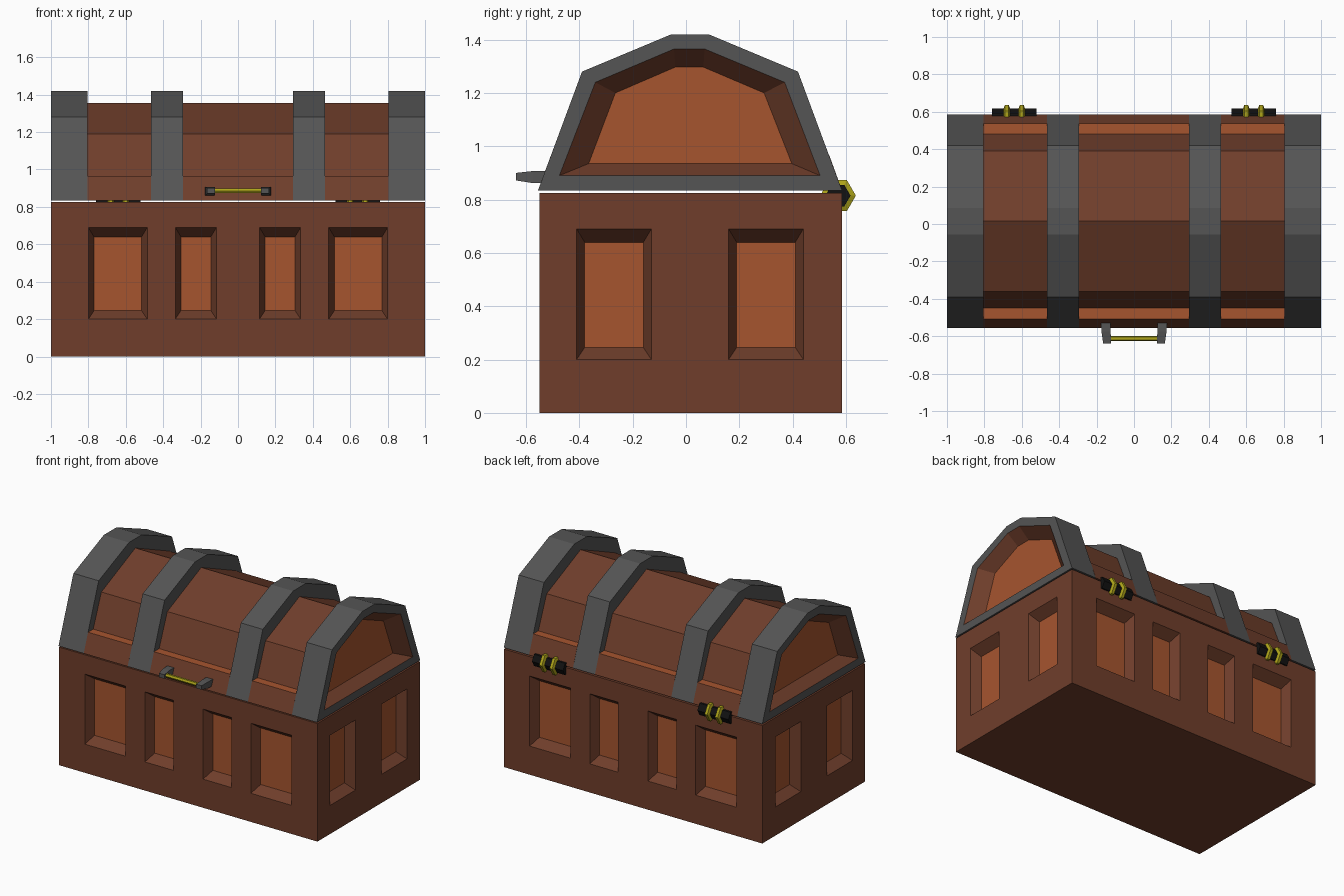
import bpy, bmesh
from math import cos, sin, radians

if "Cube" in bpy.data.objects:
    bpy.data.objects.remove(bpy.data.objects["Cube"])

def mat(name, r, g, b):
    m = bpy.data.materials.new(name)
    m.diffuse_color = (r, g, b, 1)
    m.use_nodes = True
    m.node_tree.nodes["Principled BSDF"].inputs["Base Color"].default_value = m.diffuse_color
    return m

WOOD = mat("dark_wood", .16, .048, .024)
PANEL = mat("orange_wood", .38, .09, .028)
IRON = mat("iron", .09, .09, .09)
BRASS = mat("brass", .42, .37, .01)
BLACK = mat("black_metal", .006, .006, .006)

def finish(name, bm, mats):
    bmesh.ops.recalc_face_normals(bm, faces=bm.faces[:])
    me = bpy.data.meshes.new(name)
    bm.to_mesh(me)
    bm.free()
    for m in mats:
        me.materials.append(m)
    ob = bpy.data.objects.new(name, me)
    bpy.context.collection.objects.link(ob)
    return ob

def loft(name, sections, mats, strips=None, end=0, ledge=None):
    """Skin a row of equal-length loops, cap both ends."""
    bm = bmesh.new()
    loops = [[bm.verts.new(p) for p in s] for s in sections]
    n = len(loops[0])
    for k, (a, b) in enumerate(zip(loops, loops[1:])):
        for i in range(n):
            j = (i + 1) % n
            f = bm.faces.new((a[i], a[j], b[j], b[i]))
            f.material_index = strips[k] if strips else 0
            if ledge and i in ledge:
                f.material_index = 1
    bm.faces.new(loops[0])
    bm.faces.new(loops[-1]).material_index = end
    return finish(name, bm, mats)

def at_x(x, prof):
    return [(x, y, z) for y, z in prof]

def hexagon(r, cy, cz):
    return [(cy + r * cos(radians(a)), cz + r * sin(radians(a))) for a in range(0, 360, 60)]

# Chest body: four walls with sunken panels, floor, hollow inside
X, Y0, Y1, TOP, DEEP = 1.0, -.55, .585, .825, .065
bm = bmesh.new()

def wall(us, inset, place):
    zs = [0, .2, .69, TOP]
    def quad(pts, m=0):
        bm.faces.new([bm.verts.new(place(*p)) for p in pts]).material_index = m
    for i in range(len(us) - 1):
        for k in range(3):
            a, b, c, d = us[i], us[i + 1], zs[k], zs[k + 1]
            o = [(a, c, 0), (b, c, 0), (b, d, 0), (a, d, 0)]
            if i % 2 and k == 1:
                a, b, c, d = a + inset, b - inset, c + .045, d - .05
                p = [(a, c, DEEP), (b, c, DEEP), (b, d, DEEP), (a, d, DEEP)]
                for e in range(4):
                    g = (e + 1) % 4
                    quad((o[e], o[g], p[g], p[e]))
                quad(p, 1)
            else:
                quad(o)

long_cuts = [-1, -.8, -.485, -.335, -.115, .115, .335, .485, .8, 1]
side_cuts = [Y0, -.41, -.13, .16, .44, Y1]
wall(long_cuts, .03, lambda u, z, d: (u, Y0 + d, z))
wall(long_cuts, .03, lambda u, z, d: (u, Y1 - d, z))
wall(side_cuts, .03, lambda u, z, d: (X - d, u, z))
wall(side_cuts, .03, lambda u, z, d: (d - X, u, z))
bmesh.ops.remove_doubles(bm, verts=bm.verts[:], dist=1e-4)

def cap(z):
    es = [e for e in bm.edges if all(abs(v.co.z - z) < 1e-4 for v in e.verts)]
    return bmesh.ops.edgeloop_fill(bm, edges=es)["faces"]

cap(0)
rim = cap(TOP)
bmesh.ops.recalc_face_normals(bm, faces=bm.faces[:])
bmesh.ops.inset_region(bm, faces=rim, thickness=.1)
bmesh.ops.inset_region(bm, faces=rim, thickness=.001, depth=-.7)
finish("chest_body", bm, [WOOD, PANEL])

# Lid profiles (y, z)
OUTER = [(-.555, .835), (-.39, 1.28), (-.055, 1.42), (.085, 1.42), (.42, 1.28), (.585, .835)]
FRAME = [(-.475, .89), (-.34, 1.24), (-.045, 1.365), (.07, 1.365), (.37, 1.24), (.503, .89)]
INNER = [(-.365, .935), (-.265, 1.2), (-.04, 1.297), (.065, 1.297), (.293, 1.2), (.397, .935)]
PLANK = [(-.555, .835), (-.507, .965), (-.45, .965), (-.36, 1.19), (.015, 1.355),
         (.39, 1.19), (.482, .965), (.538, .965), (.585, .835)]

# Wooden lid sections between the bands
for name, a, b in (("left", -.805, -.465), ("middle", -.295, .295), ("right", .465, .805)):
    loft("lid_wood_" + name, [at_x(a, PLANK), at_x(b, PLANK)], [WOOD, PANEL], ledge=(1, 6))

for s, side in ((-1, "left"), (1, "right")):
    # Iron bands; the end band frames a sunken end panel
    loft("lid_end_band_" + side,
         [at_x(s * .805, OUTER), at_x(s, OUTER), at_x(s, FRAME), at_x(s * .92, INNER)],
         [IRON, WOOD, PANEL], strips=(0, 0, 1), end=2)
    loft("lid_band_" + side, [at_x(s * .295, OUTER), at_x(s * .465, OUTER)], [IRON])

    # Hinge: black pin with two brass rings
    cy, cz, hx = .57, .815, s * .64
    pin = hexagon(.047, cy, cz)
    loft("hinge_pin_" + side, [at_x(hx - .12, pin), at_x(hx + .12, pin)], [BLACK])
    for k, d in enumerate((-.04, .04)):
        loft(f"hinge_ring_{side}_{k}",
             [at_x(hx + d + o, hexagon(r, cy, cz))
              for o, r in ((-.02, .04), (-.01, .067), (.01, .067), (.02, .04))], [BRASS])

    # Handle bracket, tapering toward the front
    loft("handle_bracket_" + side,
         [[(s * a, y, z0), (s * b, y, z0), (s * b, y, z1), (s * a, y, z1)]
          for y, a, b, z0, z1 in ((-.51, .125, .178, .862, .907),
                                  (-.575, .125, .174, .862, .907),
                                  (-.638, .122, .165, .872, .9))], [IRON])

# Handle grip
grip = hexagon(.014, -.612, .886)
loft("handle_grip", [at_x(-.135, grip), at_x(.135, grip)], [BRASS])
